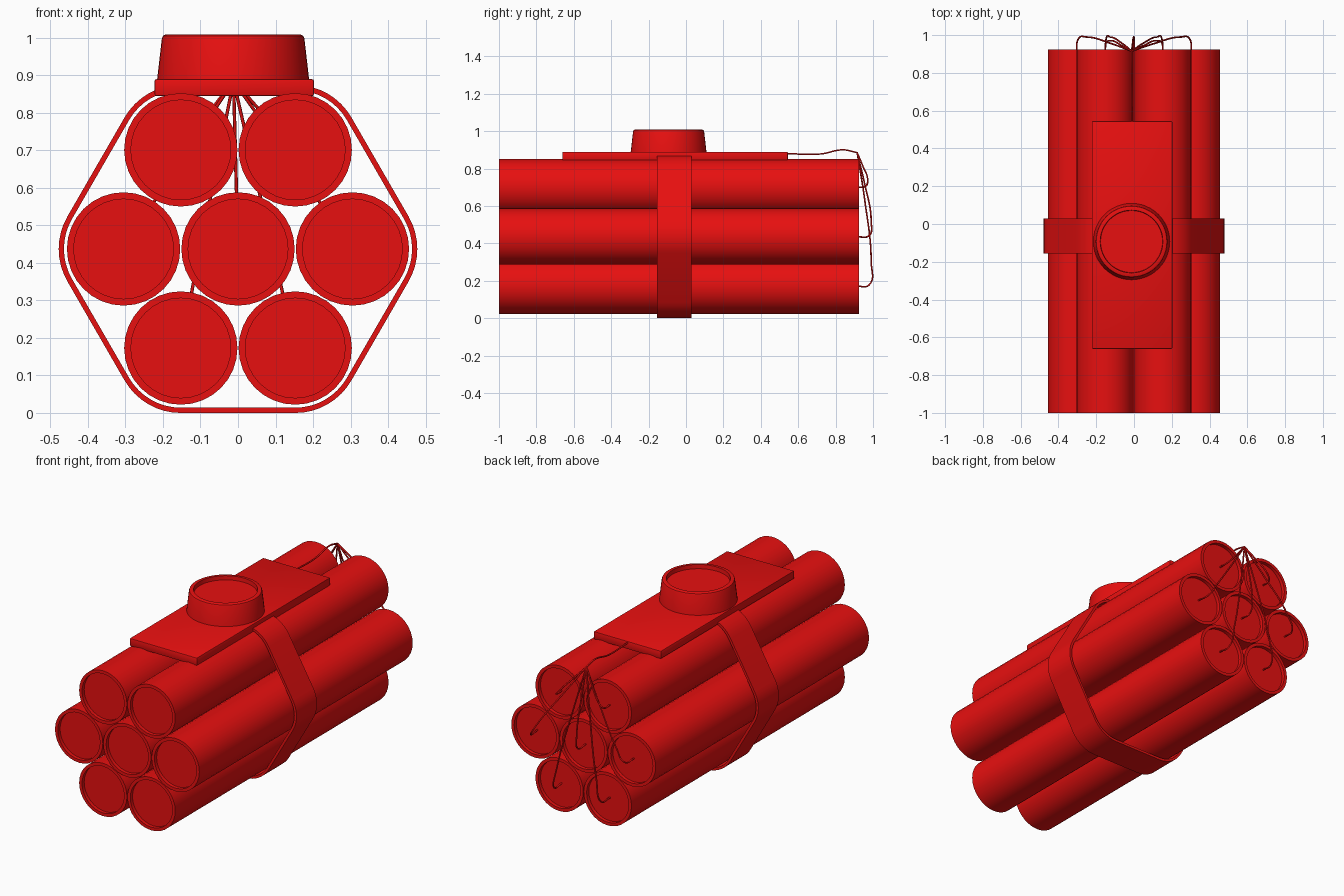
import bpy
import bmesh
from math import sin, cos, pi, radians
from mathutils import Matrix, Vector

if "Cube" in bpy.data.objects:
    bpy.data.objects.remove(bpy.data.objects["Cube"], do_unlink=True)

red = bpy.data.materials.new("red")
red.use_nodes = True
RED = (0.8, 0.005, 0.005, 1)
red.diffuse_color = RED
red.node_tree.nodes["Principled BSDF"].inputs["Base Color"].default_value = RED


def finish(bm, name, matrix=Matrix()):
    bmesh.ops.recalc_face_normals(bm, faces=bm.faces)
    mesh = bpy.data.meshes.new(name)
    bm.to_mesh(mesh)
    bm.free()
    mesh.transform(matrix)
    mesh.materials.append(red)
    obj = bpy.data.objects.new(name, mesh)
    bpy.context.collection.objects.link(obj)
    bpy.ops.object.select_all(action="DESELECT")
    obj.select_set(True)
    bpy.context.view_layer.objects.active = obj
    bpy.ops.object.shade_smooth_by_angle(angle=radians(30))
    return obj


def lathe(name, profile, sides, matrix):
    """Closed solid turned around z from (radius, height) pairs."""
    bm = bmesh.new()
    rings = [[bm.verts.new((r * cos(2 * pi * i / sides), r * sin(2 * pi * i / sides), h))
              for i in range(sides)] for r, h in profile]
    for a, b in zip(rings, rings[1:]):
        for i in range(sides):
            j = (i + 1) % sides
            bm.faces.new((a[i], a[j], b[j], b[i]))
    bm.faces.new(rings[0])
    bm.faces.new(rings[-1])
    return finish(bm, name, matrix)


# Seven sticks, one in the middle of a ring of six, with recessed ends
MID, PITCH, R, RIM = 0.437, 0.305, 0.151, 0.133
FRONT, BACK, RECESS = -1.0, 0.925, 0.02
ring = [(PITCH * cos(k * pi / 3), MID + PITCH * sin(k * pi / 3)) for k in range(6)]
centres = [(0, MID)] + ring
profile = [(RIM, FRONT + RECESS), (RIM, FRONT), (R, FRONT),
           (R, BACK), (RIM, BACK), (RIM, BACK - RECESS)]
for n, (x, z) in enumerate(centres):
    turn = Matrix.Translation((x, 0, z)) @ Matrix.Rotation(-pi / 2, 4, "X")
    lathe(f"stick_{n + 1}", profile, 32, turn)

# Strap wrapped round the bundle
bm = bmesh.new()
sections = []
for k, (x, z) in enumerate(ring):
    for s in range(9):
        a = k * pi / 3 + (s / 8 - 0.5) * pi / 3
        sections.append([bm.verts.new((x + r * cos(a), y, z + r * sin(a)))
                         for r, y in ((0.173, -0.155), (0.173, 0.03),
                                      (0.159, 0.03), (0.159, -0.155))])
for i, a in enumerate(sections):
    b = sections[(i + 1) % len(sections)]
    for j in range(4):
        bm.faces.new((a[j], a[(j + 1) % 4], b[(j + 1) % 4], b[j]))
finish(bm, "strap")

# Mounting plate
bm = bmesh.new()
bmesh.ops.create_cube(bm, size=1, matrix=Matrix.Translation((-0.01, -0.058, 0.867))
                      @ Matrix.Diagonal((0.425, 1.205, 0.045, 1)))
bmesh.ops.bevel(bm, geom=bm.edges[:], offset=0.005, segments=2, profile=0.5,
                affect="EDGES")
finish(bm, "mounting_plate")

# Tapered timer housing with a sunken face
lathe("timer", [(0.203, 0.885), (0.190, 0.998), (0.187, 1.005), (0.181, 1.008),
                (0.166, 1.008), (0.164, 0.985)], 48,
      Matrix.Translation((-0.013, -0.093, 0)))


# Wires
def wire(name, points):
    curve = bpy.data.curves.new(name, "CURVE")
    curve.dimensions = "3D"
    curve.bevel_depth = 0.0045
    curve.bevel_resolution = 1
    curve.resolution_u = 8
    curve.use_fill_caps = True
    spline = curve.splines.new("BEZIER")
    spline.bezier_points.add(len(points) - 1)
    for bp, p in zip(spline.bezier_points, points):
        bp.co = p
        bp.handle_left_type = bp.handle_right_type = "AUTO"
    curve.materials.append(red)
    obj = bpy.data.objects.new(name, curve)
    bpy.context.collection.objects.link(obj)


HUB = Vector((-0.012, 0.915, 0.885))
wire("lead_wire", [(-0.01, 0.53, 0.88), (-0.012, 0.72, 0.878),
                   (-0.012, 0.84, 0.9), HUB])
for n, (x, z) in enumerate(centres):
    end = Vector((x, BACK - RECESS, z))
    drop = HUB.z - z
    reach = 0.955 + 0.035 * min(1, drop / 0.4)
    near = HUB.lerp(end, 0.35)
    near.y = 0.935 + 0.02 * min(1, drop / 0.5)
    far = HUB.lerp(end, 0.82)
    far.y = reach
    hook = Vector((x * 0.97, reach - 0.012, z + 0.004))
    wire(f"fuse_wire_{n + 1}", [HUB, near, far, hook, end])
